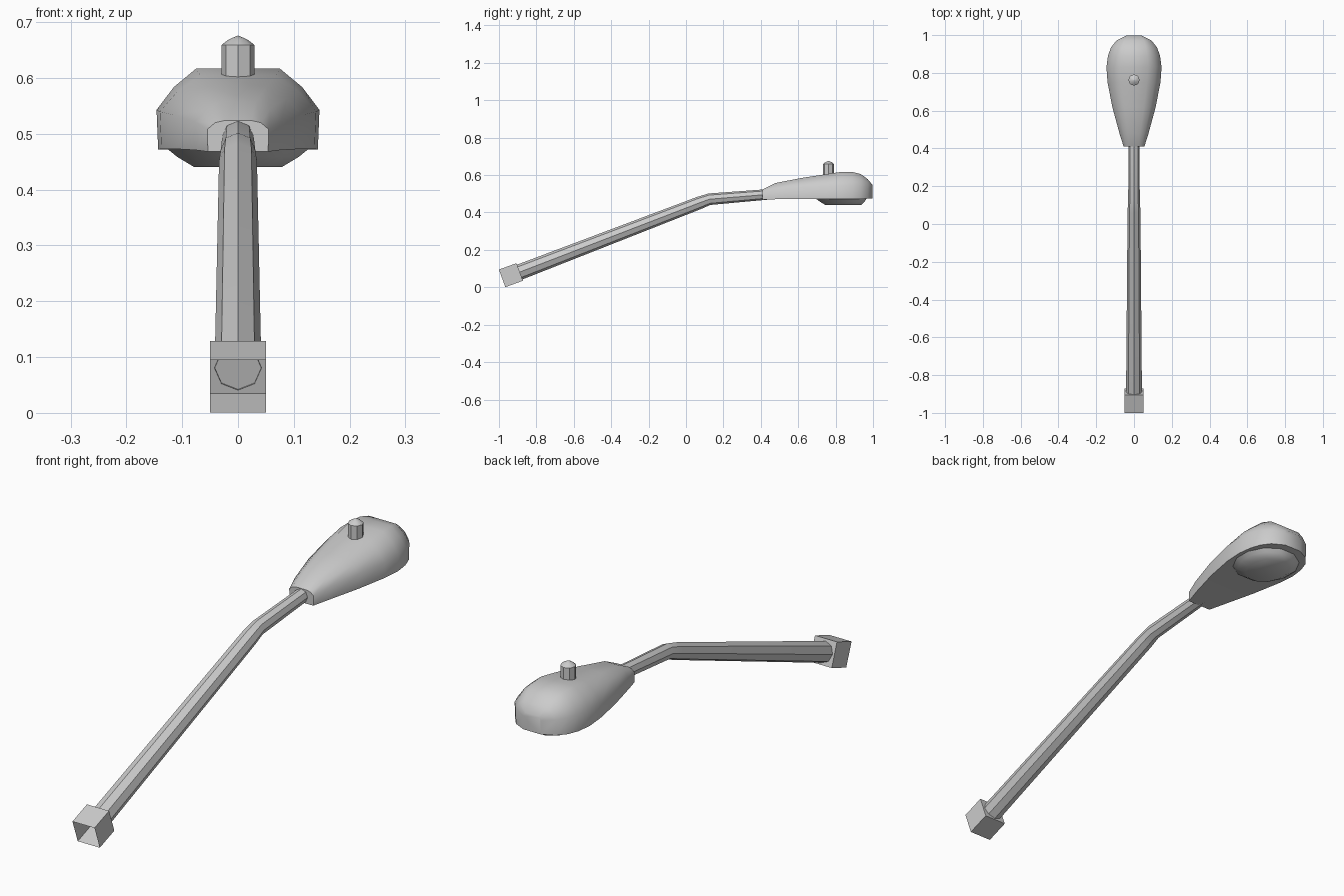
import bpy, bmesh, math
from mathutils import Vector, Matrix

if "Cube" in bpy.data.objects:
    bpy.data.objects.remove(bpy.data.objects["Cube"])


def finish(name, bm, smooth_angle=None):
    bmesh.ops.recalc_face_normals(bm, faces=bm.faces)
    mesh = bpy.data.meshes.new(name)
    bm.to_mesh(mesh)
    bm.free()
    obj = bpy.data.objects.new(name, mesh)
    bpy.context.collection.objects.link(obj)
    if smooth_angle:
        bpy.ops.object.select_all(action='DESELECT')
        obj.select_set(True)
        bpy.context.view_layer.objects.active = obj
        bpy.ops.object.shade_smooth_by_angle(angle=math.radians(smooth_angle))
    return obj


def loft(name, rings, cap_start=True, cap_end=True, smooth_angle=40):
    bm = bmesh.new()
    loops = [[bm.verts.new(p) for p in ring] for ring in rings]
    n = len(loops[0])
    for a, b in zip(loops, loops[1:]):
        for i in range(n):
            j = (i + 1) % n
            bm.faces.new((a[i], a[j], b[j], b[i]))
    if cap_start:
        bm.faces.new(loops[0])
    if cap_end:
        bm.faces.new(loops[-1])
    return finish(name, bm, smooth_angle)


def circle(n, phase=0.5):
    return [(math.cos(2 * math.pi * (i + phase) / n),
             math.sin(2 * math.pi * (i + phase) / n)) for i in range(n)]


# Tilted mounting socket, open at the front
bm = bmesh.new()
bmesh.ops.create_cube(bm, size=0.1)
front = [f for f in bm.faces if f.normal.y < -0.9]
bmesh.ops.delete(bm, geom=front, context='FACES_ONLY')
bm.transform(Matrix.Translation((0, -0.936, 0.065)) @ Matrix.Rotation(math.radians(20), 4, 'X'))
finish("mounting_socket", bm)

# Tapered bent arm: y, z, radius, tilt in degrees
arm = [(-0.893, 0.08, 0.042, 21), (0.07, 0.451, 0.034, 19),
       (0.125, 0.471, 0.031, 8), (0.44, 0.497, 0.028, 4)]
rings = []
for y, z, r, tilt in arm:
    t = math.radians(tilt)
    up = Vector((0, -math.sin(t), math.cos(t)))
    rings.append([Vector((r * c, y, z)) + up * (r * s) for c, s in circle(8, 0)])
loft("arm", rings, cap_start=False)

# Lamp housing: y, half width, bottom, shoulder, top, top half width
stations = [(0.41, 0.055, 0.468, 0.508, 0.524, 0.024),
            (0.48, 0.077, 0.471, 0.522, 0.558, 0.032),
            (0.62, 0.115, 0.473, 0.534, 0.585, 0.052),
            (0.75, 0.140, 0.473, 0.540, 0.605, 0.068),
            (0.83, 0.146, 0.472, 0.543, 0.617, 0.075),
            (0.89, 0.138, 0.472, 0.543, 0.617, 0.070),
            (0.935, 0.122, 0.473, 0.541, 0.605, 0.062),
            (0.972, 0.092, 0.474, 0.538, 0.578, 0.052),
            (0.998, 0.040, 0.475, 0.530, 0.546, 0.030)]
rings = []
for y, w, zb, zm, zt, tw in stations:
    half = [(w * 0.98, zb), (w, zm), ((w + tw) * 0.52, (zm + zt) * 0.5 + 0.004), (tw, zt)]
    section = half + [(-x, z) for x, z in reversed(half)]
    rings.append([(x, y, z) for x, z in section])
loft("lamp_housing", rings, smooth_angle=50)

# Lens bulging below the housing: half width, half length, centre y, z
lens = [(0.132, 0.140, 0.83, 0.474), (0.113, 0.125, 0.835, 0.459), (0.082, 0.100, 0.84, 0.441)]
loft("lens", [[(w * c, cy + l * s, z) for c, s in circle(12)] for w, l, cy, z in lens])

# Light sensor on top, with a low pointed cap
sensor = [(0.03, 0.585), (0.03, 0.659), (0.017, 0.669), (0.001, 0.676)]
loft("light_sensor", [[(r * c, 0.762 + r * s, z) for c, s in circle(8, 0)] for r, z in sensor])
